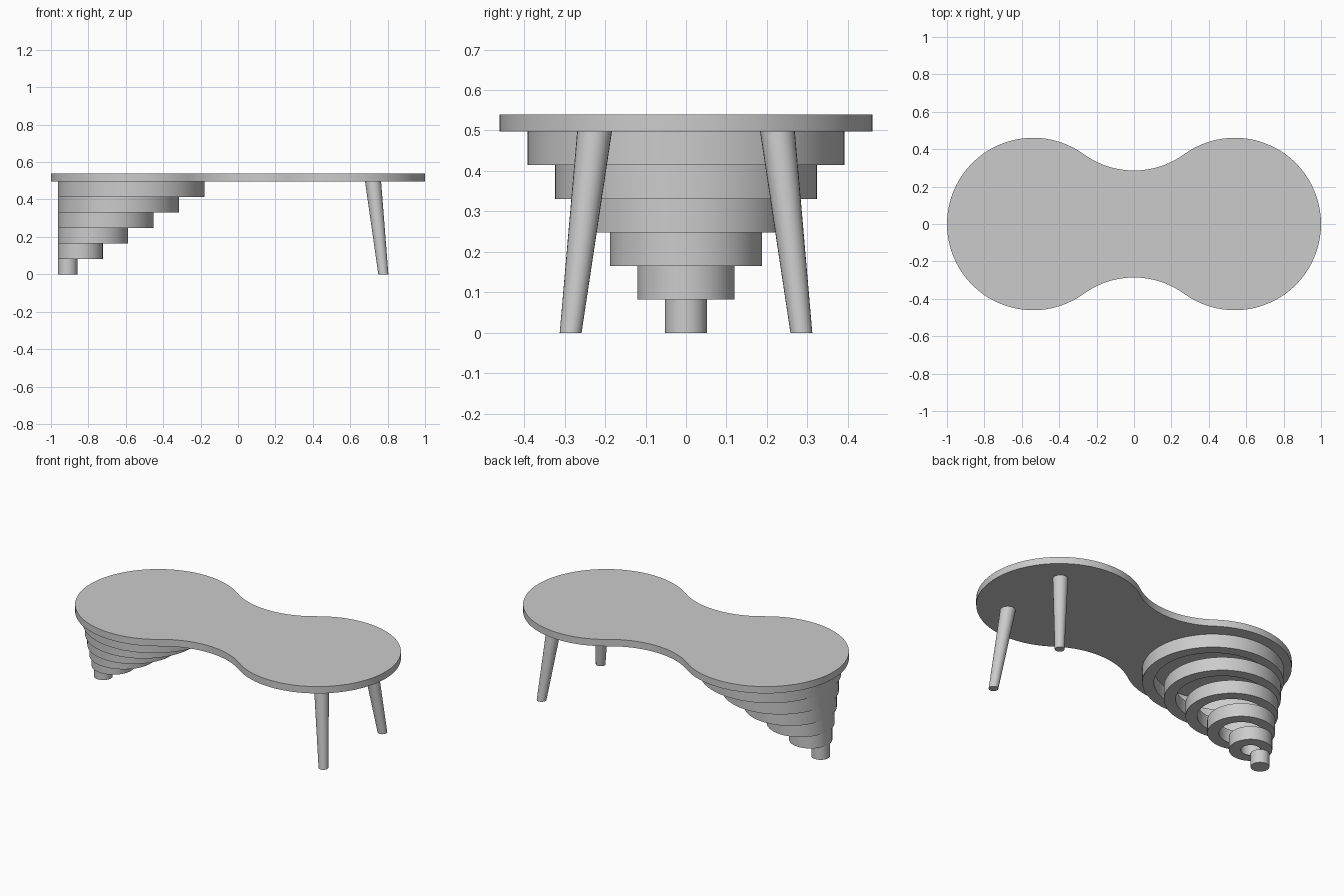
import bpy, bmesh, math

if "Cube" in bpy.data.objects:
    bpy.data.objects.remove(bpy.data.objects["Cube"])

TOP_Z, UNDER_Z = 0.539, 0.497


def finish(name, bm):
    bmesh.ops.recalc_face_normals(bm, faces=bm.faces)
    me = bpy.data.meshes.new(name)
    bm.to_mesh(me)
    bm.free()
    ob = bpy.data.objects.new(name, me)
    bpy.context.collection.objects.link(ob)
    bpy.ops.object.select_all(action='DESELECT')
    ob.select_set(True)
    bpy.context.view_layer.objects.active = ob
    bpy.ops.object.shade_smooth_by_angle(angle=math.radians(35))
    return ob


def circle(cx, cy, r, n):
    return [(cx + r * math.cos(2 * math.pi * i / n),
             cy + r * math.sin(2 * math.pi * i / n)) for i in range(n)]


def loft(bm, lower, z0, upper, z1, caps=True):
    a = [bm.verts.new((x, y, z0)) for x, y in lower]
    b = [bm.verts.new((x, y, z1)) for x, y in upper]
    n = len(a)
    for i in range(n):
        j = (i + 1) % n
        bm.faces.new((a[i], a[j], b[j], b[i]))
    if caps:
        bm.faces.new(a)
        bm.faces.new(b)
    return a, b


# Tabletop: two round lobes joined by tangent concave arcs
R, CX, NECK = 0.461, 0.539, 0.286
rn = (CX ** 2 + NECK ** 2 - R ** 2) / (2 * (R - NECK))
ny = NECK + rn
ang = math.atan2(ny, CX)


def arc(cx, cy, r, a0, a1, n):
    return [(cx + r * math.cos(a0 + (a1 - a0) * i / n),
             cy + r * math.sin(a0 + (a1 - a0) * i / n)) for i in range(n)]


outline = arc(CX, 0, R, ang - math.pi, math.pi - ang, 56)
outline += arc(0, ny, rn, -ang, ang - math.pi, 24)
outline += [(-x, -y) for x, y in outline]
bm = bmesh.new()
loft(bm, outline, UNDER_Z, outline, TOP_Z)
finish("tabletop", bm)

# Stepped pedestal: rings sharing one outer tangent line, solid foot at the bottom
LEFT, TIERS, WALL, N = -0.963, 6, 0.065, 64
h = UNDER_Z / TIERS
for k in range(TIERS):
    r = 0.052 + 0.068 * k
    cx = LEFT + r
    z0, z1 = k * h, (k + 1) * h
    bm = bmesh.new()
    outer = circle(cx, 0, r, N)
    if k == 0:
        loft(bm, outer, z0, outer, z1)
        finish("pedestal_foot", bm)
        continue
    inner = circle(cx, 0, r - WALL, N)
    oa, ob_ = loft(bm, outer, z0, outer, z1, caps=False)
    ia, ib = loft(bm, inner, z0, inner, z1, caps=False)
    for i in range(N):
        j = (i + 1) % N
        bm.faces.new((oa[i], oa[j], ia[j], ia[i]))
        bm.faces.new((ob_[i], ob_[j], ib[j], ib[i]))
    finish(f"pedestal_ring_{k}", bm)

# Two splayed tapered legs
for side, name in ((-1, "front_leg"), (1, "back_leg")):
    bm = bmesh.new()
    loft(bm, circle(0.777, side * 0.285, 0.027, 24), 0,
         circle(0.722, side * 0.226, 0.043, 24), UNDER_Z)
    finish(name, bm)
